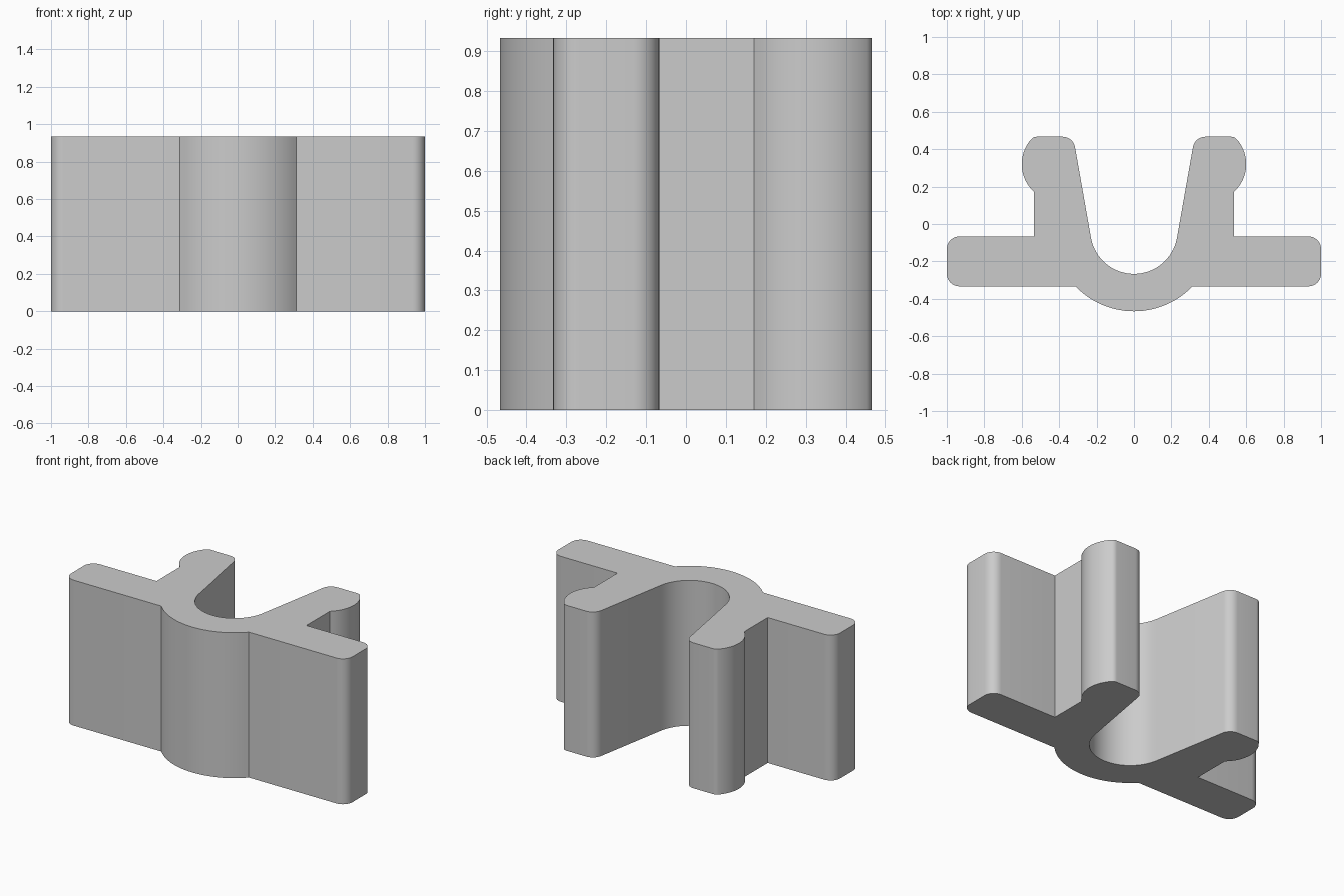
import bpy, bmesh
from math import sin, cos, radians, sqrt, atan2, asin, degrees

if "Cube" in bpy.data.objects:
    bpy.data.objects.remove(bpy.data.objects["Cube"])

U = 1 / 15          # design module
HEIGHT = 14 * U


def arc(cx, cy, r, start, end, n):
    """Points along an arc, angles in degrees."""
    angles = [radians(start + (end - start) * i / n) for i in range(n + 1)]
    return [(cx + r * cos(a), cy + r * sin(a)) for a in angles]


# Central channel: concentric inner and outer arcs
channel_y = -U / 2
outer_r, inner_r = 6.5 * U, 3.5 * U
lean = 10
flange_low, flange_high = -5 * U, -U
join = degrees(asin((flange_low - channel_y) / outer_r))

# Clip head: round bulge blended into a flat top
top = 7 * U
head_x, head_y, head_r = 0.4, 0.32, 0.2
blend = 0.04
blend_y = top - blend
blend_x = head_x + sqrt((head_r - blend) ** 2 - (blend_y - head_y) ** 2)
blend_angle = degrees(atan2(blend_y - head_y, blend_x - head_x))
arm_x = 8 * U
head_start = degrees(atan2(-sqrt(head_r ** 2 - (arm_x - head_x) ** 2), arm_x - head_x))

# Inner lip: fillet between the leaning wall and the flat top
lip_y = top - U
a = radians(lean)
wall_x = inner_r * cos(a) + (lip_y + U * sin(a) - channel_y + inner_r * sin(a)) * sin(a) / cos(a)
lip_x = wall_x + U * cos(a)

# Half outline, from the bottom centre round to the channel floor
half = arc(0, channel_y, outer_r, -90, join, 14)
half += arc(1 - U, flange_low + U, U, -90, 0, 8)
half += arc(1 - U, flange_high - U, U, 0, 90, 8)
half += [(arm_x, flange_high)]
half += arc(head_x, head_y, head_r, head_start, blend_angle, 16)
half += arc(blend_x, blend_y, blend, blend_angle, 90, 6)[1:]
half += arc(lip_x, lip_y, U, 90, 180 - lean, 8)
half += arc(0, channel_y, inner_r, -lean, -90, 16)
outline = half + [(-x, y) for x, y in reversed(half[1:-1])]

# Extrude the mirrored outline into the clip body
bm = bmesh.new()
base = bm.faces.new([bm.verts.new((x, y, 0)) for x, y in outline])
result = bmesh.ops.extrude_face_region(bm, geom=[base], use_keep_orig=True)
raised = [v for v in result["geom"] if isinstance(v, bmesh.types.BMVert)]
bmesh.ops.translate(bm, verts=raised, vec=(0, 0, HEIGHT))
bmesh.ops.recalc_face_normals(bm, faces=bm.faces)
mesh = bpy.data.meshes.new("clip_body")
bm.to_mesh(mesh)
bm.free()
body = bpy.data.objects.new("clip_body", mesh)
bpy.context.collection.objects.link(body)

# Plain grey material
grey = bpy.data.materials.new("light_grey")
grey.use_nodes = True
colour = (0.6, 0.6, 0.6, 1)
grey.diffuse_color = colour
grey.node_tree.nodes["Principled BSDF"].inputs["Base Color"].default_value = colour
mesh.materials.append(grey)

# Smooth the curved walls, keep the corners sharp
bpy.ops.object.select_all(action="DESELECT")
body.select_set(True)
bpy.context.view_layer.objects.active = body
bpy.ops.object.shade_smooth_by_angle(angle=radians(25))
